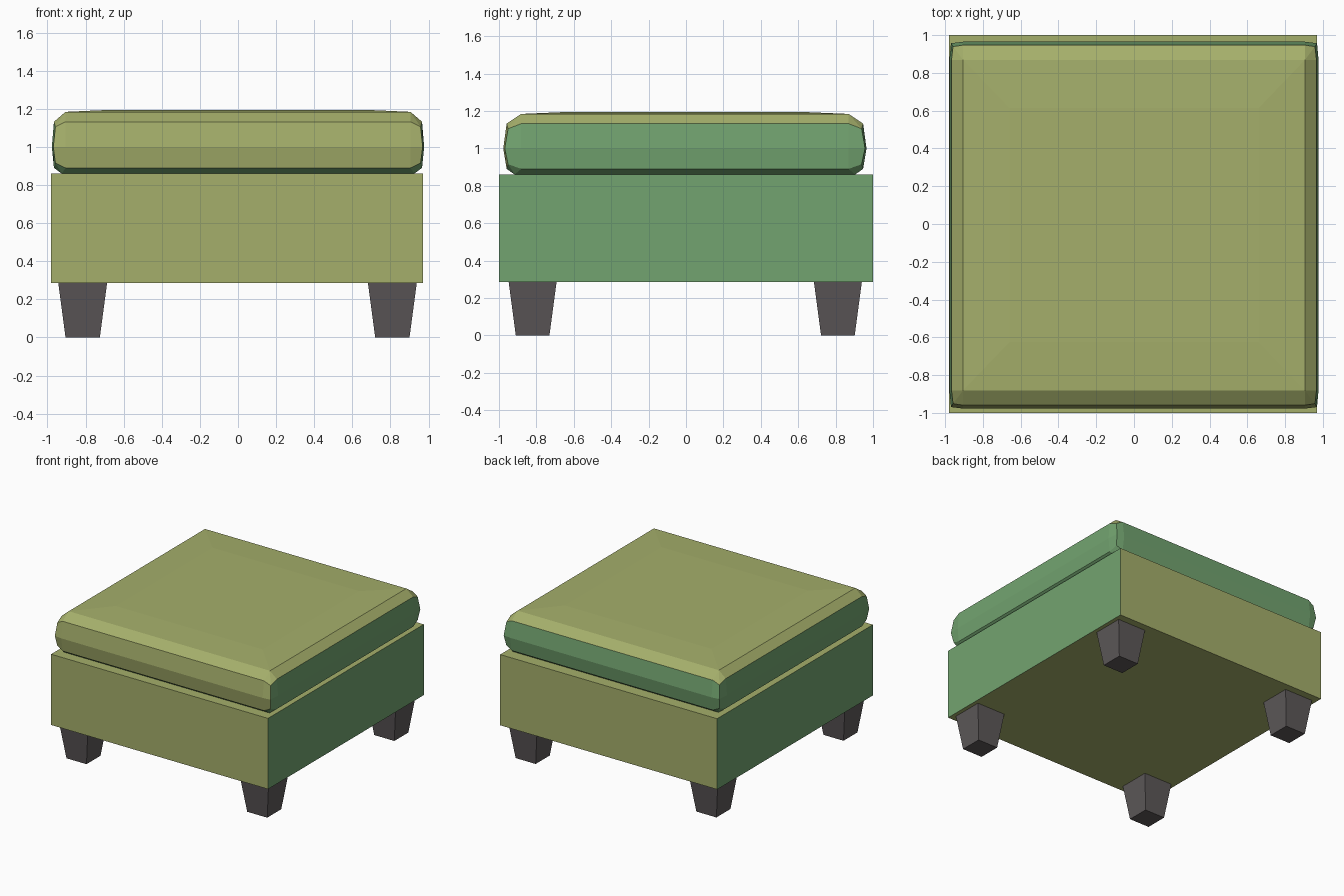
import bpy, bmesh

if "Cube" in bpy.data.objects:
    bpy.data.objects.remove(bpy.data.objects["Cube"])


def material(name, rgb):
    m = bpy.data.materials.new(name)
    m.diffuse_color = (*rgb, 1)
    m.use_nodes = True
    m.node_tree.nodes["Principled BSDF"].inputs["Base Color"].default_value = m.diffuse_color
    return m


olive = material("olive fabric", (0.376, 0.429, 0.147))
green = material("green fabric", (0.171, 0.371, 0.162))
grey = material("dark grey wood", (0.11, 0.098, 0.1))


def loft(name, rings, mats, rule=lambda n: 0):
    """Skin a stack of equal-length rings, cap both ends, colour faces by normal."""
    bm = bmesh.new()
    loops = [[bm.verts.new(p) for p in r] for r in rings]
    n = len(rings[0])
    for a, b in zip(loops, loops[1:]):
        for i in range(n):
            j = (i + 1) % n
            bm.faces.new((a[i], a[j], b[j], b[i]))
    bm.faces.new(loops[0][::-1])
    bm.faces.new(loops[-1])
    bmesh.ops.remove_doubles(bm, verts=bm.verts, dist=0.0005)
    bmesh.ops.recalc_face_normals(bm, faces=bm.faces)
    bm.normal_update()
    for f in bm.faces:
        f.material_index = rule(f.normal)
    me = bpy.data.meshes.new(name)
    bm.to_mesh(me)
    bm.free()
    for m in mats:
        me.materials.append(m)
    ob = bpy.data.objects.new(name, me)
    bpy.context.collection.objects.link(ob)
    return ob


def rect(x0, x1, y0, y1, z):
    return [(x0, y0, z), (x1, y0, z), (x1, y1, z), (x0, y1, z)]


# Base: green on the left and right sides, olive elsewhere
loft("base", [rect(-0.98, 0.97, -1, 1, 0.285), rect(-0.98, 0.97, -1, 1, 0.86)],
     [olive, green], lambda n: 1 if abs(n.x) > 0.5 else 0)

# Four tapered legs
for side, x in (("left", -0.815), ("right", 0.81)):
    for end, y in (("front", -0.82), ("back", 0.812)):
        loft(f"{end}_{side}_leg",
             [rect(x - h, x + h, y - h, y + h, z) for h, z in ((0.09, 0), (0.128, 0.285))],
             [grey])


# Cushion: each corner has three points, pulled in at the tip
def cushion_ring(hx, hy, z, tip_z, ix=0.905, iy=0.875, pull=0.008):
    pts = []
    for sx, sy in ((-1, -1), (1, -1), (1, 1), (-1, 1)):
        a = (sx * hx, sy * iy, z)
        tip = (sx * (hx - pull), sy * (hy - pull), tip_z)
        b = (sx * ix, sy * hy, z)
        pts += [a, tip, b] if sx * sy > 0 else [b, tip, a]
    return [(px, py - 0.006, pz) for px, py, pz in pts]


def flat_ring(hx, hy, z):
    return cushion_ring(hx, hy, z, z, hx, hy, 0)


def cushion_colour(n):
    if n.z > 0.4:
        return 0
    return 0 if n.y < -0.6 and n.z > -0.35 else 1


loft("cushion", [
    flat_ring(0.925, 0.91, 0.86),
    cushion_ring(0.966, 0.953, 0.89, 0.915),
    cushion_ring(0.977, 0.971, 1.0, 1.0),
    cushion_ring(0.966, 0.953, 1.132, 1.105),
    flat_ring(0.905, 0.875, 1.184),
    flat_ring(0.66, 0.62, 1.195),
], [olive, green], cushion_colour)
